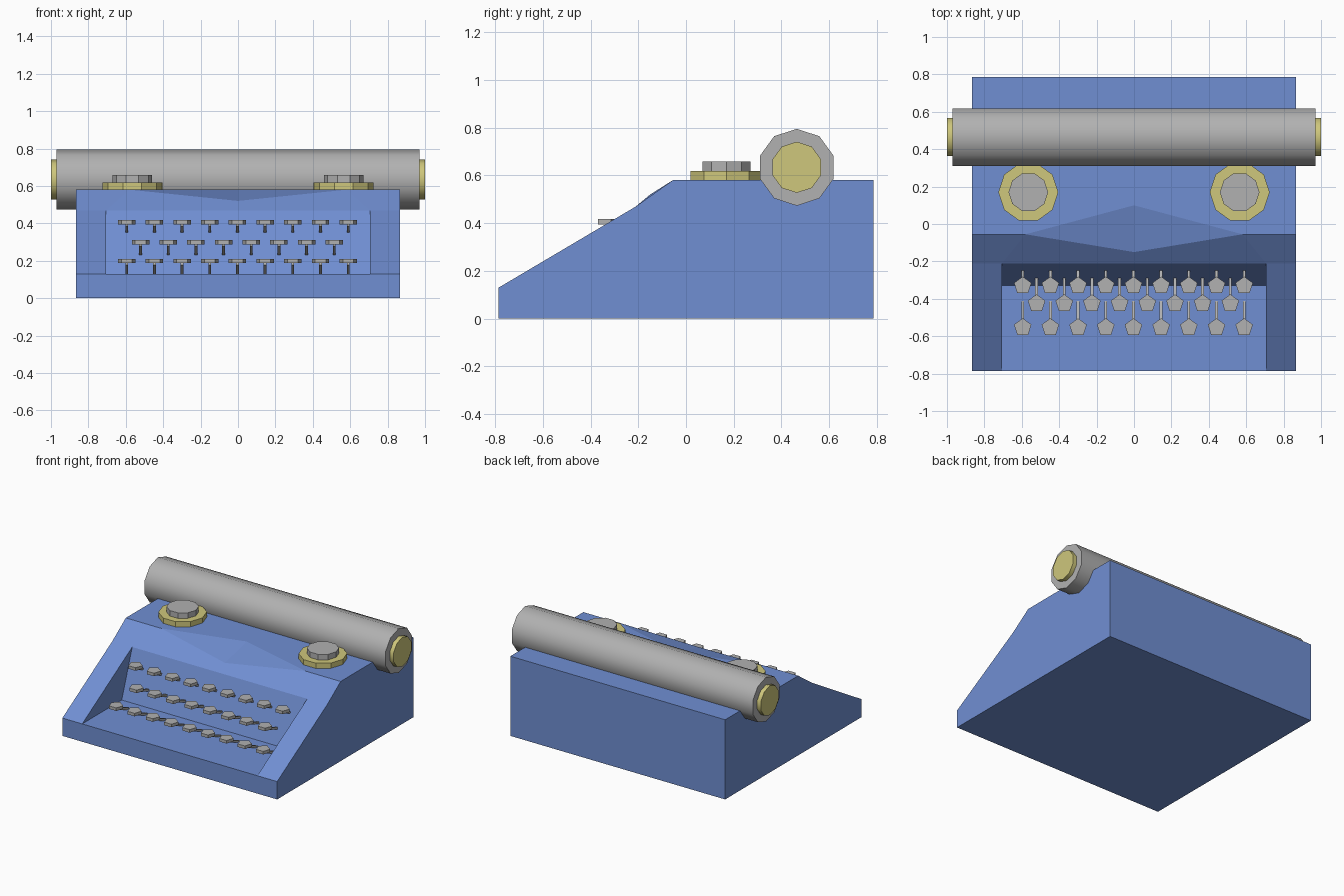
import bpy, bmesh, math
from mathutils import Vector, Matrix

if "Cube" in bpy.data.objects:
    bpy.data.objects.remove(bpy.data.objects["Cube"])


def material(name, rgb):
    m = bpy.data.materials.new(name)
    m.diffuse_color = (*rgb, 1)
    m.use_nodes = True
    m.node_tree.nodes["Principled BSDF"].inputs["Base Color"].default_value = m.diffuse_color
    return m


BLUE = material("blue enamel", (0.163, 0.275, 0.65))
GREY = material("light grey", (0.44, 0.44, 0.44))
YELLOW = material("pale yellow", (0.62, 0.57, 0.2))


def finish(bm, name, mat):
    bmesh.ops.recalc_face_normals(bm, faces=bm.faces)
    me = bpy.data.meshes.new(name)
    bm.to_mesh(me)
    bm.free()
    me.materials.append(mat)
    ob = bpy.data.objects.new(name, me)
    bpy.context.collection.objects.link(ob)
    return ob


def add_disc(bm, sides, r, depth, centre, rot):
    bmesh.ops.create_cone(bm, cap_ends=True, segments=sides, radius1=r, radius2=r,
                          depth=depth, matrix=Matrix.Translation(centre) @ rot)


def add_bar(bm, a, b, w):
    # square bar between two points
    a, b = Vector(a), Vector(b)
    d = b - a
    rot = d.to_track_quat('Z', 'Y').to_matrix().to_4x4()
    scale = Matrix.Diagonal((w, w, d.length, 1))
    bmesh.ops.create_cube(bm, size=1, matrix=Matrix.Translation((a + b) / 2) @ rot @ scale)


# body shell: one half described by named points, then repeated mirrored
W, K = 0.865, 0.705
P = {}
side = [(-.785, 0), (.785, 0), (.785, .58), (-.055, .58), (-.21, .47), (-.785, .13), (-.33, .13)]
for i, (y, z) in enumerate(side):
    P[f"o{i}"], P[f"i{i}"], P[f"c{i}"] = (W, y, z), (K, y, z), (0, y, z)
P["A"] = (.58, -.055, .58)      # shoulder of the shallow dip
P["B"] = (0, .1, .58)           # back tip of the dip
P["C"] = (0, -.15, .52)         # front low point of the dip
faces = ["o0 o1 o2 o3 o4 o5", "o1 o2 c2 c1", "o0 o1 c1 c0", "o0 o5 i5 c5 c0",
         "o2 o3 A B c2", "A C B", "o3 o4 i4 A", "A i4 c4 C", "o4 o5 i5 i4",
         "i4 i5 i6", "i4 i6 c6 c4", "i6 i5 c5 c6"]
bm = bmesh.new()
for s in (1, -1):
    V = {k: bm.verts.new((s * x, y, z)) for k, (x, y, z) in P.items()}
    for f in faces:
        bm.faces.new([V[k] for k in f.split()])
bmesh.ops.delete(bm, geom=[v for v in bm.verts if not v.link_faces], context='VERTS')
bmesh.ops.remove_doubles(bm, verts=bm.verts, dist=1e-4)
finish(bm, "body", BLUE)

# paper roller with end knobs, ten-sided with a corner on top
along_x = Matrix.Rotation(math.pi / 2, 4, 'Y')
point_up = along_x
for name, r, length, mat in (("roller", .161, 1.94, GREY), ("roller_axle", .107, 2.0, YELLOW)):
    bm = bmesh.new()
    spin = Matrix.Rotation(math.pi / 2, 4, 'Z')
    add_disc(bm, 10, r, length, (0, 0.464, 0.634), along_x)
    # turn so that the highest corner sits exactly on top
    top = max(bm.verts, key=lambda v: v.co.z).co
    turn = math.atan2(top.y - 0.464, top.z - 0.634)
    bmesh.ops.rotate(bm, verts=bm.verts, cent=(0, 0.464, 0.634),
                     matrix=Matrix.Rotation(turn, 3, 'X'))
    ob = finish(bm, name, mat)
    bpy.ops.object.select_all(action='DESELECT')
    ob.select_set(True)
    bpy.context.view_layer.objects.active = ob
    bpy.ops.object.shade_smooth_by_angle(angle=math.radians(40))

# ribbon spools, ten-sided with corners on the x axis
turn_x = Matrix.Rotation(math.pi / 2, 4, 'Z')
for s, label in ((-1, "left"), (1, "right")):
    for part, r, z0, z1, mat in (("spool_rim", .16, .575, .618, YELLOW),
                                 ("spool_cap", .106, .61, .658, GREY)):
        bm = bmesh.new()
        add_disc(bm, 10, r, z1 - z0, (s * .565, .17, (z0 + z1) / 2), turn_x)
        finish(bm, f"{label}_{part}", mat)

# keys: five-sided caps on bars that slope back into the recess
rows = [("back", 9, -.33, .417, (-.245, .355)),
        ("middle", 8, -.425, .31, (-.285, .235)),
        ("front", 9, -.553, .21, (-.415, .13))]
for label, n, y, top, (ey, ez) in rows:
    bm = bmesh.new()
    for i in range(n):
        x = (i - (n - 1) / 2) * .148 - .003
        add_disc(bm, 5, .049, .022, (x, y, top - .011), Matrix())
        add_bar(bm, (x, y - .005, top - .025), (x, ey, ez), .015)
    finish(bm, f"{label}_key_row", GREY)
